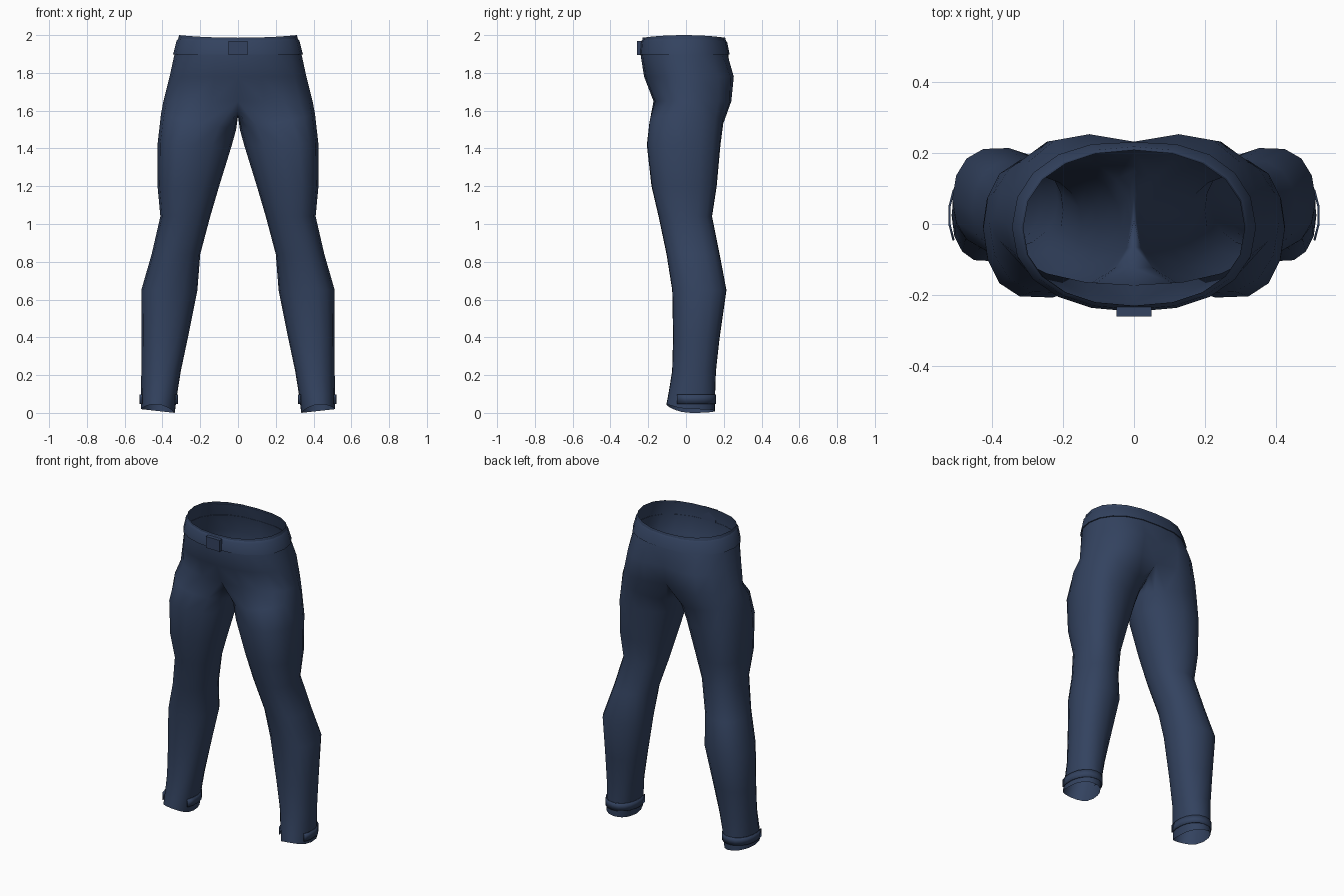
import bpy, bmesh
from math import sin, cos, pi, radians, copysign

if "Cube" in bpy.data.objects:
    bpy.data.objects.remove(bpy.data.objects["Cube"])

mat = bpy.data.materials.new("navy_cloth")
mat.diffuse_color = (0.033, 0.055, 0.115, 1)
mat.use_nodes = True
mat.node_tree.nodes["Principled BSDF"].inputs["Base Color"].default_value = mat.diffuse_color

OUT, INN = 11, 5          # points round the outer side / inner side of a leg


def pw(v, p):
    return copysign(abs(v) ** p, v)


def hip_ring(z, hx, yf, yb, bump=0.0, dip=0.0):
    """Half ring from centre front, round the side, to centre back."""
    pts = []
    for i in range(OUT):
        t = -pi / 2 + pi * i / (OUT - 1)
        x = 0.0 if i in (0, OUT - 1) else hx * pw(cos(t), 0.9)
        y = (yf + yb) / 2 + (yb - yf) / 2 * pw(sin(t), 0.9)
        if t > 0.35:
            y += bump * sin(pi * (t - 0.35) / (pi / 2 - 0.35))
        pts.append((x, y, z - dip * sin(t) ** 2))
    return pts


def leg_point(t, z, xi, xo, yf, yb, shear=0.0, tilt=0.0, lift=0.0, grow=0.0):
    c, s = pw(cos(t), 0.92), pw(sin(t), 0.92)
    x = (xi + xo) / 2 + ((xo - xi) / 2 + grow) * c + shear * abs(s) ** 3
    y = (yf + yb) / 2 + ((yb - yf) / 2 + grow) * s
    return (x, y, z + tilt * c + lift * max(0, -s) ** 2)


def leg_ring(*row):
    a = [-125 + 250 * i / (OUT - 1) for i in range(OUT)]
    a += [125 + 110 * (i + 1) / (INN + 1) for i in range(INN)]
    return [leg_point(radians(d), *row) for d in a]


def skin(bm, rows, closed):
    """Quads between successive rows of vertices, top to bottom."""
    for u, l in zip(rows, rows[1:]):
        n = len(u)
        for i in range(n if closed else n - 1):
            j = (i + 1) % n
            bm.faces.new((u[i], l[i], l[j], u[j]))


def finish(name, bm, mirror=True, thick=0.0):
    me = bpy.data.meshes.new(name)
    bm.to_mesh(me)
    bm.free()
    ob = bpy.data.objects.new(name, me)
    bpy.context.collection.objects.link(ob)
    me.materials.append(mat)
    if thick:
        m = ob.modifiers.new("thickness", 'SOLIDIFY')
        m.thickness = thick
    if mirror:
        m = ob.modifiers.new("mirror", 'MIRROR')
        m.use_clip = True
    bpy.ops.object.select_all(action='DESELECT')
    ob.select_set(True)
    bpy.context.view_layer.objects.active = ob
    bpy.ops.object.shade_smooth_by_angle(angle=radians(50))
    return ob


def add(bm, pts):
    return [bm.verts.new(p) for p in pts]


# Trousers: hip rings, crotch seam, then leg rings
bm = bmesh.new()
hips = [add(bm, hip_ring(*r)) for r in (
    (2.00, 0.312, -0.230, 0.208, 0, 0.014),
    (1.90, 0.336, -0.241, 0.225, 0.005),
    (1.78, 0.362, -0.222, 0.232, 0.043),
    (1.65, 0.395, -0.172, 0.205, 0.060))]
skin(bm, hips, False)
crotch = add(bm, [(0, 0.15, 1.605), (0, 0.085, 1.578), (0, 0.01, 1.57),
                  (0, -0.065, 1.578), (0, -0.125, 1.605)])
# z, inner x, outer x, front y, back y, shear, tilt, front lift
legs = [add(bm, leg_ring(*r)) for r in (
    (1.54, 0.010, 0.408, -0.197, 0.200, 0.02, 0.04),
    (1.42, 0.035, 0.425, -0.210, 0.185, 0.04, 0.01),
    (1.20, 0.100, 0.426, -0.185, 0.165, 0.03),
    (1.04, 0.147, 0.411, -0.147, 0.140, 0.015),
    (0.84, 0.200, 0.457, -0.105, 0.180, 0.01),
    (0.65, 0.215, 0.512, -0.075, 0.216, 0.02),
    (0.40, 0.265, 0.512, -0.070, 0.180, 0.01),
    (0.22, 0.303, 0.512, -0.075, 0.160),
    (0.10, 0.322, 0.513, -0.095, 0.156),
    (0.01, 0.335, 0.514, -0.106, 0.155, 0, 0.01, 0.035))]
skin(bm, [hips[-1] + crotch] + legs, True)
finish("trousers", bm)

# Waistband: thin raised belt round the top
bm = bmesh.new()
skin(bm, [add(bm, hip_ring(*r)) for r in (
    (1.985, 0.313, -0.232, 0.209, 0, 0.012),
    (1.970, 0.325, -0.241, 0.218, 0, 0.008),
    (1.897, 0.344, -0.247, 0.231, 0.006),
    (1.897, 0.334, -0.239, 0.223, 0.005))], False)
finish("waistband", bm)

# Buckle: flat box at the centre front
bm = bmesh.new()
bmesh.ops.create_cube(bm, size=1)
for v in bm.verts:
    v.co = (v.co.x * 0.10, -0.247 + v.co.y * 0.026, 1.933 + v.co.z * 0.074)
finish("buckle", bm, mirror=False)

# Ankle straps: bands round the sides and back of each hem
bm = bmesh.new()
rows = []
for z in (0.098, 0.048):
    rows.append(add(bm, [leg_point(radians(-30 + 20 * i), z, 0.326, 0.514,
                                   -0.10, 0.148, 0, 0, 0, 0.010)
                         for i in range(13)]))
skin(bm, rows, False)
finish("ankle_strap", bm, thick=0.006)
